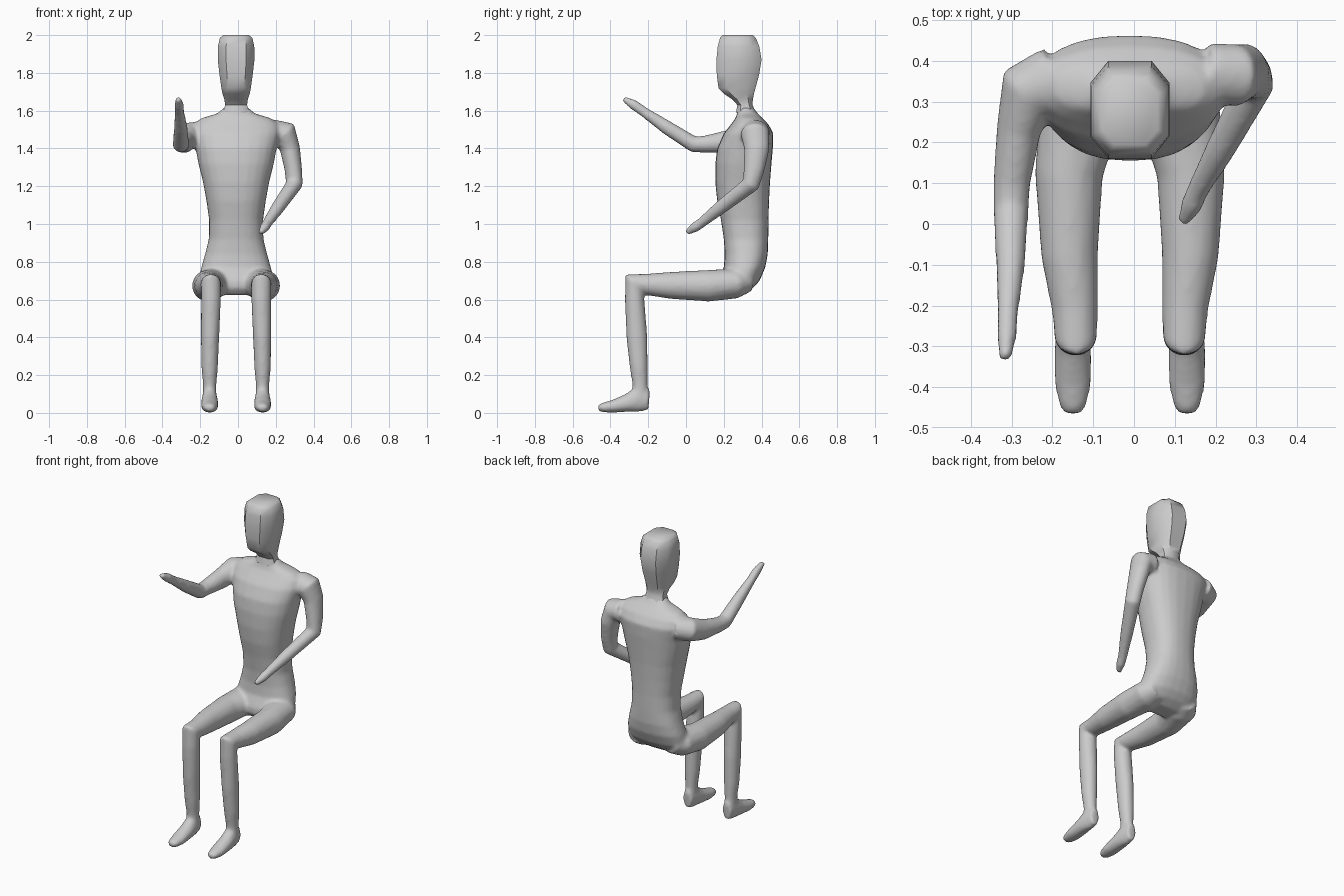
import bpy, bmesh, math
from mathutils import Vector

CX = -0.01  # body's mirror line


def skin(bm, rings):
    """Bridge point rings into a closed tube."""
    vs = [[bm.verts.new(p) for p in r] for r in rings]
    n = len(vs[0])
    for a, b in zip(vs, vs[1:]):
        for i in range(n):
            j = (i + 1) % n
            bm.faces.new((a[i], a[j], b[j], b[i]))
    bm.faces.new(vs[0][::-1])
    bm.faces.new(vs[-1])


def limb(bm, stations, ref, sides=16):
    """Tube along x, y, z with radius a towards ref and b across it."""
    pts = [Vector(s[:3]) for s in stations]
    rings = []
    for i, (p, s) in enumerate(zip(pts, stations)):
        t = Vector()
        if i:
            t += (p - pts[i - 1]).normalized()
        if i < len(pts) - 1:
            t += (pts[i + 1] - p).normalized()
        t.normalize()
        r = Vector(ref)
        u = (r - t * r.dot(t)).normalized()
        v = t.cross(u)
        rings.append([p + u * s[3] * math.cos(k * math.tau / sides)
                      + v * s[4] * math.sin(k * math.tau / sides) for k in range(sides)])
    skin(bm, rings)


def finish(bm, name):
    bmesh.ops.recalc_face_normals(bm, faces=bm.faces[:])
    me = bpy.data.meshes.new(name)
    bm.to_mesh(me)
    bm.free()
    ob = bpy.data.objects.new(name, me)
    bpy.context.collection.objects.link(ob)
    bpy.ops.object.select_all(action='DESELECT')
    ob.select_set(True)
    bpy.context.view_layer.objects.active = ob
    bpy.ops.object.shade_smooth_by_angle(angle=math.radians(42))
    return ob


body = bmesh.new()

# Torso: height, half width, front y, back y
torso = [(0.625, 0.13, 0.20, 0.30), (0.66, 0.19, 0.17, 0.355), (0.70, 0.20, 0.17, 0.39),
         (0.77, 0.185, 0.20, 0.42), (0.84, 0.165, 0.205, 0.433), (0.92, 0.145, 0.20, 0.436),
         (1.02, 0.143, 0.185, 0.437), (1.12, 0.157, 0.165, 0.44), (1.22, 0.175, 0.155, 0.445),
         (1.32, 0.20, 0.155, 0.453), (1.40, 0.215, 0.165, 0.46), (1.48, 0.235, 0.20, 0.463),
         (1.53, 0.225, 0.24, 0.435), (1.56, 0.185, 0.262, 0.405), (1.585, 0.10, 0.27, 0.38),
         (1.62, 0.06, 0.275, 0.355)]
rings = []
for z, w, f, b in torso:
    ring = []
    for k in range(24):
        c, s = math.cos(k * math.tau / 24), math.sin(k * math.tau / 24)
        ring.append((CX + w * math.copysign(abs(c) ** 0.85, c),
                     (f + b) / 2 + (b - f) / 2 * math.copysign(abs(s) ** 0.85, s), z))
    rings.append(ring)
skin(body, rings)

# Legs and feet, offset from the mirror line
leg = [(0.10, 0.33, 0.70, 0.075, 0.06), (0.125, 0.26, 0.685, 0.10, 0.08),
       (0.15, 0.12, 0.673, 0.084, 0.084), (0.148, -0.08, 0.675, 0.07, 0.072),
       (0.135, -0.21, 0.68, 0.057, 0.057), (0.133, -0.273, 0.684, 0.053, 0.069),
       (0.133, -0.272, 0.60, 0.053, 0.052), (0.138, -0.26, 0.40, 0.049, 0.056),
       (0.14, -0.25, 0.24, 0.044, 0.048), (0.14, -0.243, 0.15, 0.036, 0.041),
       (0.14, -0.243, 0.05, 0.036, 0.041)]
foot = [(0.14, -0.195, 0.07, 0.03, 0.055), (0.14, -0.25, 0.075, 0.04, 0.07),
        (0.14, -0.31, 0.052, 0.046, 0.048), (0.14, -0.39, 0.034, 0.046, 0.034),
        (0.14, -0.44, 0.028, 0.036, 0.026), (0.14, -0.467, 0.027, 0.022, 0.016)]
for side in (-1, 1):
    for path in (leg, foot):
        limb(body, [(CX + side * s[0], *s[1:]) for s in path], (1, 0, 0))

# Raised arm
limb(body, [(-0.19, 0.36, 1.475, 0.07, 0.08), (-0.262, 0.328, 1.468, 0.07, 0.075),
            (-0.283, 0.23, 1.437, 0.062, 0.055), (-0.30, 0.10, 1.423, 0.045, 0.046),
            (-0.302, 0.04, 1.422, 0.044, 0.044), (-0.303, -0.10, 1.51, 0.038, 0.036),
            (-0.31, -0.22, 1.592, 0.027, 0.026), (-0.312, -0.275, 1.63, 0.028, 0.025),
            (-0.316, -0.333, 1.664, 0.015, 0.015)], (0, 0, 1))

# Lowered arm
limb(body, [(0.18, 0.37, 1.485, 0.075, 0.07), (0.25, 0.365, 1.475, 0.077, 0.073),
            (0.275, 0.375, 1.40, 0.068, 0.054), (0.293, 0.36, 1.29, 0.056, 0.047),
            (0.298, 0.343, 1.21, 0.048, 0.045), (0.21, 0.18, 1.085, 0.037, 0.036),
            (0.155, 0.08, 1.005, 0.027, 0.027), (0.142, 0.048, 0.983, 0.028, 0.027),
            (0.12, 0.003, 0.953, 0.015, 0.015)], (0, 1, 0))

# Fuse the parts into one skin
figure = finish(body, "seated_body")
fuse = figure.modifiers.new("fuse", 'REMESH')
fuse.mode = 'VOXEL'
fuse.voxel_size = 0.01
fuse.use_smooth_shade = True
relax = figure.modifiers.new("relax", 'SMOOTH')
relax.factor = 0.5
relax.iterations = 8

# Head and neck: height, half width, front y, back y
head = bmesh.new()
rings = []
for z, w, f, b in [(1.59, 0.07, 0.265, 0.37), (1.63, 0.058, 0.272, 0.352),
                   (1.66, 0.062, 0.245, 0.354), (1.69, 0.072, 0.20, 0.36),
                   (1.72, 0.078, 0.172, 0.368), (1.79, 0.088, 0.163, 0.387),
                   (1.87, 0.097, 0.161, 0.40), (1.94, 0.096, 0.168, 0.388),
                   (1.985, 0.086, 0.18, 0.37), (2.0, 0.068, 0.195, 0.355)]:
    d, m = (b - f) / 2, (b + f) / 2
    k = 0.55
    rings.append([(CX + w * x, m + d * y, z) for x, y in
                  ((1, -k), (1, k), (k, 1), (-k, 1), (-1, k), (-1, -k), (-k, -1), (k, -1))])
skin(head, rings)
finish(head, "head")
